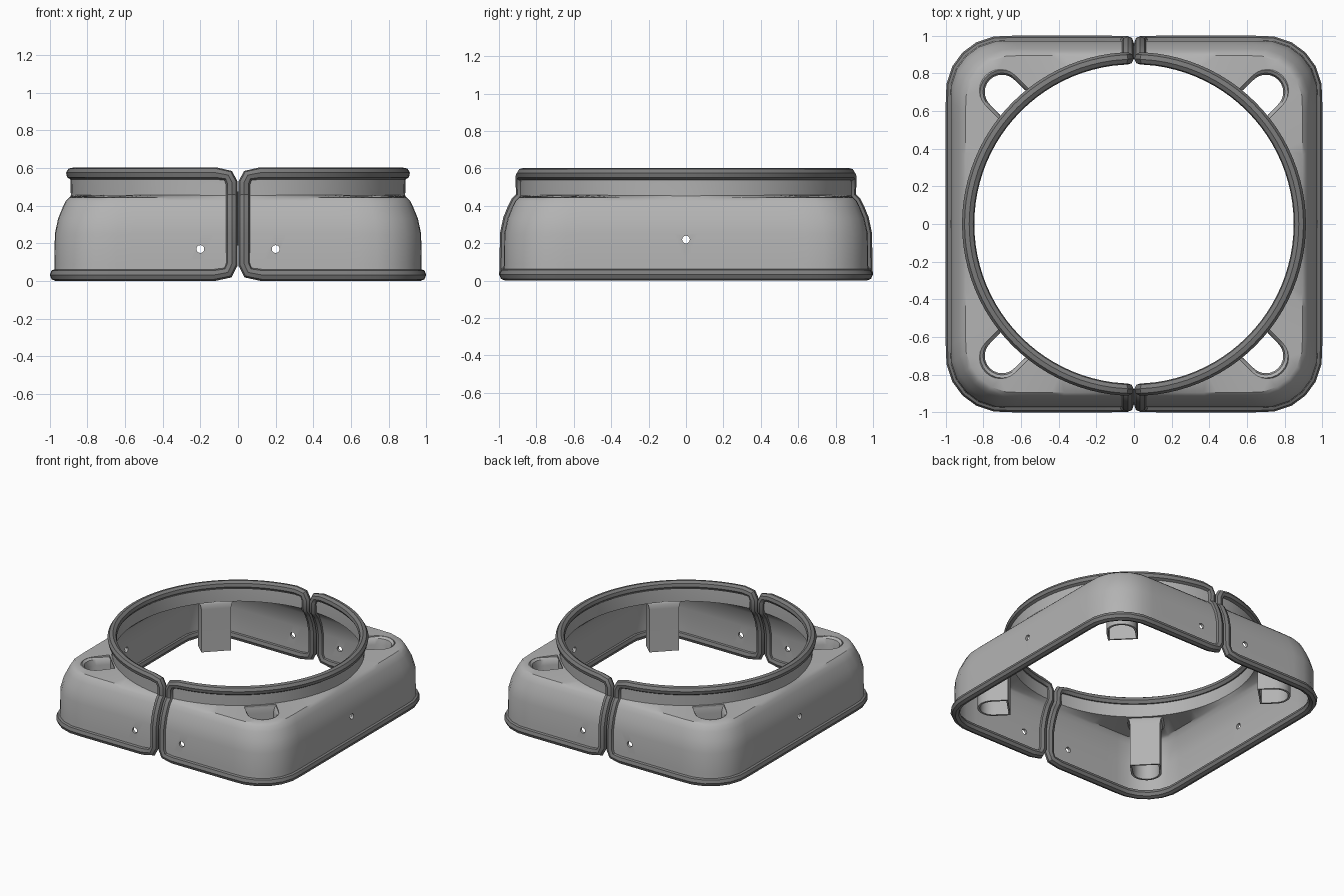
import bpy, bmesh, math
from mathutils import Vector, Matrix

if "Cube" in bpy.data.objects:
    bpy.data.objects.remove(bpy.data.objects["Cube"], do_unlink=True)


def material(name, value):
    m = bpy.data.materials.new(name)
    m.use_nodes = True
    m.diffuse_color = (value, value, value, 1)
    m.node_tree.nodes["Principled BSDF"].inputs["Base Color"].default_value = m.diffuse_color
    return m


SHEET = material("light grey", 0.45)
BEAD = material("dark grey", 0.2)
COLS = 48       # columns around one half
GAP = 0.034     # distance from split plane to sheet edge
TUBE = 0.033    # bead radius


def activate(ob):
    bpy.ops.object.select_all(action='DESELECT')
    ob.select_set(True)
    bpy.context.view_layer.objects.active = ob


def add_object(name, bm, mat):
    bmesh.ops.recalc_face_normals(bm, faces=bm.faces)
    me = bpy.data.meshes.new(name)
    bm.to_mesh(me)
    bm.free()
    ob = bpy.data.objects.new(name, me)
    bpy.context.collection.objects.link(ob)
    me.materials.append(mat)
    return ob


def skin(rows, closed=False, capped=False):
    """Bridge rows of points into a surface."""
    bm = bmesh.new()
    vs = [[bm.verts.new(p) for p in row] for row in rows]
    n = len(rows[0])
    for a, b in zip(vs, vs[1:]):
        for i in range(n if closed else n - 1):
            j = (i + 1) % n
            bm.faces.new((a[i], a[j], b[j], b[i]))
    if capped:
        bm.faces.new(vs[0])
        bm.faces.new(vs[-1])
    return bm


def thicken(ob, t):
    activate(ob)
    mod = ob.modifiers.new("thickness", 'SOLIDIFY')
    mod.thickness = t
    mod.offset = 0
    bpy.ops.object.modifier_apply(modifier=mod.name)


def cut(ob, cutter):
    activate(ob)
    mod = ob.modifiers.new("cut", 'BOOLEAN')
    mod.operation = 'DIFFERENCE'
    mod.solver = 'EXACT'
    mod.object = cutter
    bpy.ops.object.modifier_apply(modifier=mod.name)
    bpy.data.objects.remove(cutter, do_unlink=True)


def rounded_square(a, h, r):
    """Distance to a rounded square along angle a."""
    dx, dy = abs(math.cos(a)), abs(math.sin(a))
    c = h - r
    t = h / max(dx, dy)
    if t * min(dx, dy) > c:
        k = c * (dx + dy)
        t = k + math.sqrt(max(k * k - 2 * c * c + r * r, 0))
    return t


def ring(z, h, r):
    row = []
    for i in range(COLS + 1):
        a = math.pi * (i / COLS - 0.5)
        t = rounded_square(a, h, r)
        row.append(Vector((max(t * math.cos(a), GAP), t * math.sin(a), z)))
    return row


# Height, half width and corner radius: square skirt, shoulder, round collar
LEVELS = [(TUBE, .966, .27), (.09, .964, .27), (.25, .962, .27), (.33, .945, .27),
          (.39, .92, .26), (.42, .905, .25), (.435, .89, .25), (.45, .878, .878),
          (.52, .878, .878), (.57, .88, .88)]
rows = [ring(*level) for level in LEVELS]
parts = []

# Sheet shell of one half
shell = add_object("left_shell", skin(rows), SHEET)
thicken(shell, 0.02)
parts.append(shell)


def slot(corner, r, z):
    """D-shaped outline of a corner well, flat side against the collar."""
    pts = [(.882, -r), (.99, -r)]
    pts += [(.99 + r * math.cos(a), r * math.sin(a))
            for a in (math.pi * (k / 12 - .5) for k in range(1, 12))]
    pts += [(.99, r), (.882, r)]
    turn = Matrix.Rotation(corner, 3, 'Z')
    return [turn @ Vector((u, v, z)) for u, v in pts]


# Corner wells: openings through the shoulder with hanging shafts
for side, corner in (("front", -math.pi / 4), ("back", math.pi / 4)):
    cutter_bm = skin([slot(corner, .112, z) for z in (.3, .5)], True, True)
    # keep the collar whole
    push = Matrix.Rotation(corner, 3, 'Z') @ Vector((.012, 0, 0))
    bmesh.ops.translate(cutter_bm, verts=cutter_bm.verts, vec=push)
    cut(shell, add_object("well_cutter", cutter_bm, SHEET))
    shaft = [slot(corner, r, z) for r, z in
             ((.122, .441), (.108, .43), (.1, .39), (.1, .06))]
    well = add_object("left_%s_well" % side, skin(shaft, True), SHEET)
    thicken(well, 0.016)
    parts.append(well)

# Small screw holes in the front, back and side walls
for pos, axis, depth in (((.2, 0, .17), 'X', 2.4), ((.97, 0, .22), 'Y', .3)):
    bm = bmesh.new()
    bmesh.ops.create_cone(bm, cap_ends=True, segments=12, radius1=.021,
                          radius2=.021, depth=depth,
                          matrix=Matrix.Translation(pos) @ Matrix.Rotation(math.pi / 2, 4, axis))
    cut(shell, add_object("hole_cutter", bm, SHEET))


# Rolled bead around the whole edge of the half
def eased(corner, a, b):
    return corner + ((a + b) / 2 - corner) * 0.45


low, top = rows[0], rows[-1]
back = [row[-1] for row in rows[1:-1]]
front = [row[0] for row in rows[1:-1]]
path = low[2:-2] + [eased(low[-1], low[-3], back[0])]
path += back + [eased(top[-1], back[-1], top[-3])]
path += top[2:-2][::-1] + [eased(top[0], top[2], front[-1])]
path += front[::-1] + [eased(low[0], front[0], low[2])]

curve = bpy.data.curves.new("left_edge_bead", 'CURVE')
curve.dimensions = '3D'
curve.bevel_depth = TUBE
curve.bevel_resolution = 2
spline = curve.splines.new('POLY')
spline.points.add(len(path) - 1)
for point, p in zip(spline.points, path):
    point.co = (*p, 1)
spline.use_cyclic_u = True
bead = bpy.data.objects.new("left_edge_bead", curve)
bpy.context.collection.objects.link(bead)
activate(bead)
bpy.ops.object.convert(target='MESH')
bead = bpy.context.view_layer.objects.active
bead.data.materials.clear()
bead.data.materials.append(BEAD)
parts.append(bead)

# Shade the parts and mirror them to the other half
for ob in parts:
    activate(ob)
    bpy.ops.object.shade_smooth_by_angle(angle=math.radians(35))
    twin = ob.copy()
    twin.data = ob.data.copy()
    twin.name = ob.name.replace("left", "right")
    twin.data.transform(Matrix.Scale(-1, 4, (1, 0, 0)))
    twin.data.flip_normals()
    bpy.context.collection.objects.link(twin)
